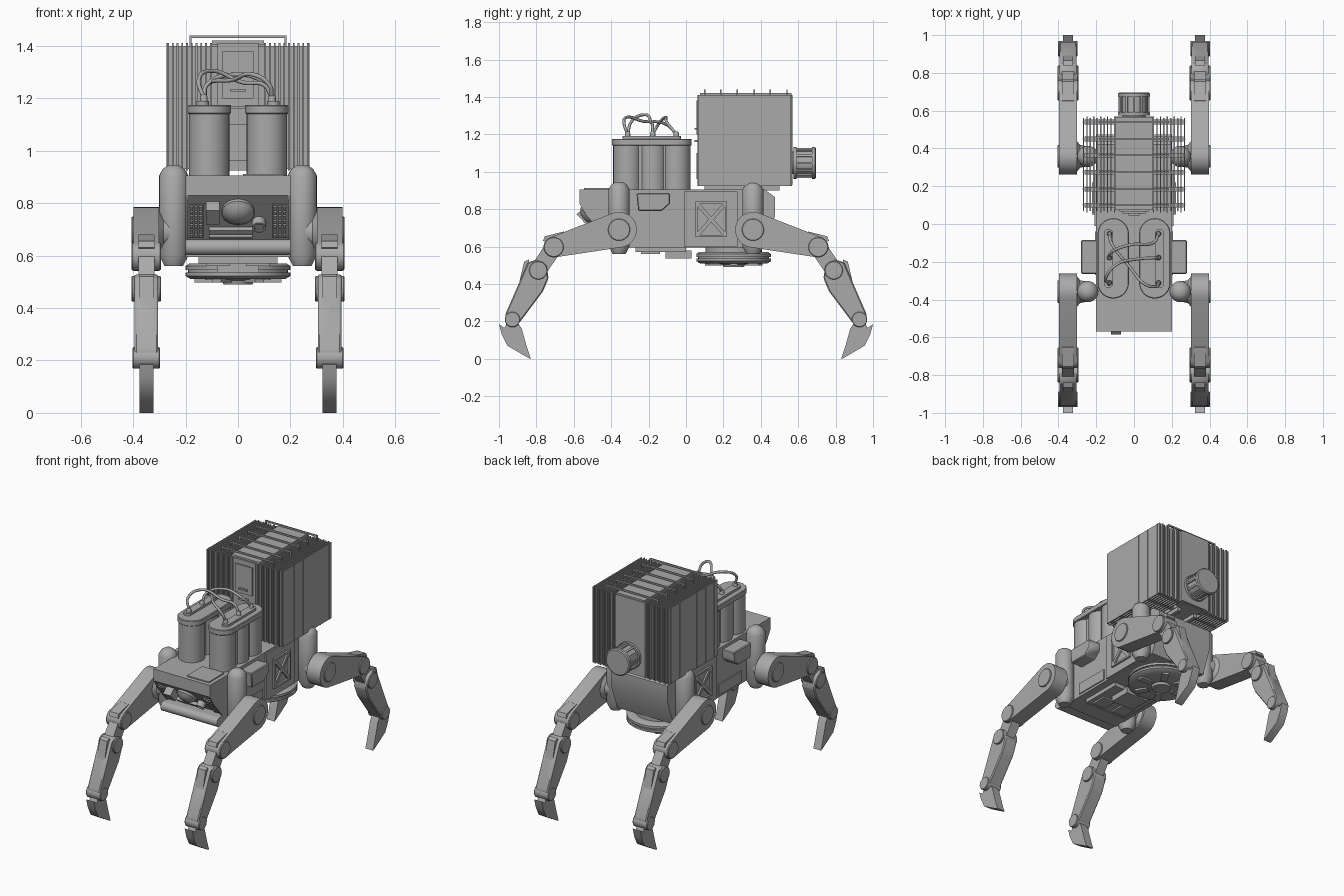
import bpy, bmesh, math
from mathutils import Matrix, Vector

if "Cube" in bpy.data.objects:
    bpy.data.objects.remove(bpy.data.objects["Cube"])

grey = bpy.data.materials.new("plain grey")
grey.use_nodes = True
grey.diffuse_color = (0.4, 0.4, 0.4, 1)
grey.node_tree.nodes["Principled BSDF"].inputs["Base Color"].default_value = (0.4, 0.4, 0.4, 1)
I = Matrix.Identity(4)


def finish(name, bm, mirror="", matrix=I):
    bmesh.ops.recalc_face_normals(bm, faces=bm.faces)
    bm.transform(matrix)
    me = bpy.data.meshes.new(name)
    bm.to_mesh(me)
    bm.free()
    ob = bpy.data.objects.new(name, me)
    bpy.context.collection.objects.link(ob)
    me.materials.append(grey)
    if mirror:
        mod = ob.modifiers.new("mirror", "MIRROR")
        mod.use_axis = ("x" in mirror, "y" in mirror, False)
        mod.use_mirror_merge = False
    return ob


def prism(name, pts, axis, a, b, mirror="", bevel=0.0):
    """Outline in the plane across the axis, extruded from a to b."""
    bm = bmesh.new()
    place = {"x": lambda p: (a, p[0], p[1]), "y": lambda p: (p[0], a, p[1]), "z": lambda p: (p[0], p[1], a)}
    face = bm.faces.new([bm.verts.new(place[axis](p)) for p in pts])
    ext = bmesh.ops.extrude_face_region(bm, geom=[face])
    step = Vector([b - a if c == axis else 0 for c in "xyz"])
    bmesh.ops.translate(bm, vec=step, verts=[v for v in ext["geom"] if isinstance(v, bmesh.types.BMVert)])
    if bevel:
        bmesh.ops.bevel(bm, geom=bm.edges[:], offset=bevel, segments=1, affect="EDGES")
    return finish(name, bm, mirror)


def boxes(name, specs, mirror="", matrix=I):
    """Boxes given as (x0, x1, y0, y1, z0, z1) joined in one object."""
    bm = bmesh.new()
    for x0, x1, y0, y1, z0, z1 in specs:
        m = Matrix.Translation(((x0 + x1) / 2, (y0 + y1) / 2, (z0 + z1) / 2))
        bmesh.ops.create_cube(bm, size=1, matrix=m @ Matrix.Diagonal((x1 - x0, y1 - y0, z1 - z0, 1)))
    return finish(name, bm, mirror, matrix)


def lathe(name, stations, origin=(0, 0, 0), axis="z", n=32, mirror="", matrix=I):
    """Closed turned shape from (distance along axis, radius) stations."""
    bm = bmesh.new()
    rings = [[bm.verts.new((r * math.cos(math.tau * i / n), r * math.sin(math.tau * i / n), h))
              for i in range(n)] for h, r in stations]
    for lo, hi in zip(rings, rings[1:]):
        for i in range(n):
            bm.faces.new((lo[i], lo[(i + 1) % n], hi[(i + 1) % n], hi[i]))
    bm.faces.new(rings[0])
    bm.faces.new(rings[-1])
    turn = {"z": I, "x": Matrix.Rotation(math.pi / 2, 4, "Y"), "y": Matrix.Rotation(-math.pi / 2, 4, "X")}[axis]
    return finish(name, bm, mirror, matrix @ Matrix.Translation(origin) @ turn)


def capsule(c1, r1, c2, r2, n=14):
    """Outline around two circles."""
    c1, c2 = Vector(c1), Vector(c2)
    d = c2 - c1
    base, a = math.atan2(d.y, d.x), math.acos((r1 - r2) / d.length)
    arc = lambda c, r, s, e: [(c.x + r * math.cos(s + (e - s) * i / n), c.y + r * math.sin(s + (e - s) * i / n))
                              for i in range(n + 1)]
    return arc(c1, r1, base + a, base + math.tau - a) + arc(c2, r2, base - a, base + a)


# Hull: sloped instrument bay in front, chamfered tail behind
prism("hull", [(-.57, .905), (-.57, .83), (-.41, .66), (-.41, .595), (.41, .595), (.475, .76),
               (.475, .865), (.42, .905)], "x", -.2, .2)
prism("bay_cheek", [(-.57, .83), (-.535, .77), (-.44, .66), (-.41, .66)], "x", .19, .2, "x")
prism("front_bumper", capsule((-.47, .632), .03, (-.4, .632), .03), "x", -.2, .2)
boxes("hood_hatch", [(.02, .175, -.545, -.39, .9, .912)])
boxes("belly_plates", [(-.15, .15, -.27, 0, .57, .6), (-.08, .08, -.11, .03, .535, .58),
                       (-.12, -.03, -.24, -.14, .56, .58), (.03, .12, -.24, -.14, .56, .58)])
prism("side_pod", [(-.265, .885), (-.085, .885), (-.085, .83), (-.13, .79), (-.255, .79)], "x", .19, .28, "x", .005)
boxes("side_plates", [(.19, .21, -.01, .275, .6, .895), (.19, .207, -.27, -.04, .61, .68)], "x")

# Framed cross brace on each flank
boxes("brace_frame", [(.2, .222, .05, .22, .65, .662), (.2, .222, .05, .22, .828, .84),
                      (.2, .222, .05, .062, .65, .84), (.2, .222, .208, .22, .65, .84)], "x")
for k in (-1, 1):
    turn = Matrix.Translation((.21, .135, .745)) @ Matrix.Rotation(k * .84, 4, "X")
    boxes("cross_brace", [(-.01, .01, -.11, .11, -.01, .01)], "x", turn)

# Instruments on the sloped bay
slope = Matrix(((1, 0, 0, 0), (0, -.686, -.728, -.49), (0, .728, -.686, .745), (0, 0, 0, 1)))
lathe("main_lens", [(-.01, .062), (.012, .062), (.02, .052), (.034, .036), (.04, .012)], (0, .035, 0), n=32, matrix=slope)
lathe("small_lens", [(-.01, .026), (.035, .026), (.035, .018), (.028, .018)], (.08, -.02, 0), n=24, matrix=slope)
boxes("sensor_box", [(-.122, -.07, .01, .085, -.01, .05)], matrix=slope)
boxes("slot_bar", [(-.11, .055, -.072, -.05, -.01, .02), (-.11, .055, -.1, -.09, -.01, .012)], matrix=slope)
grille = [(s * .16 - .03, s * .16 + .03, -.1, .075, -.01, .006) for s in (-1, 1)]
for s in (-1, 1):
    for i in range(3):
        for j in range(7):
            u, v = s * .16 - .018 + i * .018, -.085 + j * .024
            grille.append((u - .006, u + .006, v - .008, v + .008, 0, .014))
boxes("grilles", grille, matrix=slope)

# Corner columns and hip mounts
lathe("corner_column", [(.56, .035), (.6, .056), (.905, .056), (.93, .042), (.945, .02)], (.245, -.358, 0), n=24, mirror="xy")
lathe("hip_mount", [(.23, .05), (.285, .06), (.305, .085)], (0, -.358, .69), "x", 24, "xy")

# One leg, mirrored to all four corners
hip, knee, elbow, ankle = (-.358, .69), (-.707, .597), (-.79, .473), (-.928, .21)
prism("upper_leg", capsule(hip, .095, knee, .055), "x", .302, .398, "xy")
prism("knee_cover", [(-.62, .665), (-.655, .68), (-.755, .655), (-.765, .63), (-.7, .61)], "x", .318, .38, "xy")
prism("knee_link", capsule(knee, .045, elbow, .045), "x", .318, .38, "xy")
prism("shin", [(-.845, .515), (-.8, .53), (-.745, .5), (-.735, .43), (-.765, .36), (-.885, .2),
               (-.92, .17), (-.96, .19), (-.965, .24)], "x", .305, .394, "xy", .006)
prism("shin_guard", [(-.865, .52), (-.84, .53), (-.83, .46), (-.88, .34), (-.905, .35)], "x", .322, .376, "xy")
prism("foot", [(-1, .185), (-.985, .13), (-.955, .07), (-.845, .005), (-.83, 0), (-.85, .06), (-.878, .16),
               (-.91, .21), (-.95, .21), (-.97, .165)], "x", .322, .376, "xy")
for name, (y, z), r, w in (("hip_disc", hip, .056, .406), ("knee_disc", knee, .05, .406),
                           ("elbow_disc", elbow, .046, .406), ("ankle_disc", ankle, .038, .402)):
    lathe(name, [(.7 - w, r), (.704 - w, r + .003), (w - .004, r + .003), (w, r)], (0, y, z), "x", 24, "xy")

# Turntable under the hull
lathe("turntable", [(.6, .15), (.57, .15), (.57, .185), (.56, .2), (.545, .2), (.545, .19), (.535, .19), (.535, .2),
                    (.522, .2), (.51, .18), (.51, .13), (.505, .06), (.49, .055)], (0, .255, 0), n=48)
for i in range(6):
    spin = Matrix.Translation((0, .255, 0)) @ Matrix.Rotation(math.tau * i / 6, 4, "Z")
    boxes("turntable_pad", [(.08, .165, -.02, .02, .498, .515)], matrix=spin)

# Canister banks with caps and connector strips
for y in (-.312, -.178, -.052):
    lathe("canister", [(.9, .077), (1.15, .077)], (.11, y, 0), mirror="x")
    lathe("cable_plug", [(1.17, .014), (1.205, .014), (1.215, .009)], (.13, y, 0), n=12, mirror="x")
prism("canister_cap", capsule((.11, -.312), .083, (.11, -.052), .083), "z", 1.14, 1.175, "x", .004)
prism("connector_strip", capsule((.135, -.315), .024, (.135, -.05), .024), "z", 1.17, 1.19, "x")
prism("canister_spine", [(.06, -.31), (.16, -.31), (.16, -.05), (.06, -.05)], "z", .9, 1.15, "x")


def cable(name, pts):
    cu = bpy.data.curves.new(name, "CURVE")
    cu.dimensions = "3D"
    cu.bevel_depth, cu.bevel_resolution = .008, 2
    sp = cu.splines.new("BEZIER")
    sp.bezier_points.add(len(pts) - 1)
    for bp, p in zip(sp.bezier_points, pts):
        bp.co = p
        bp.handle_left_type = bp.handle_right_type = "AUTO"
    cu.materials.append(grey)
    bpy.context.collection.objects.link(bpy.data.objects.new(name, cu))


cable("cable_back", [(-.13, -.178, 1.2), (-.12, -.15, 1.25), (-.02, -.11, 1.29), (.1, -.1, 1.26), (.13, -.052, 1.2)])
cable("cable_cross", [(-.13, -.052, 1.2), (-.12, -.1, 1.25), (-.02, -.23, 1.27), (.06, -.32, 1.29), (.12, -.33, 1.25), (.13, -.312, 1.2)])
cable("cable_front", [(-.13, -.312, 1.2), (-.15, -.29, 1.27), (-.1, -.22, 1.305), (.02, -.185, 1.26), (.1, -.18, 1.25), (.13, -.178, 1.2)])

# Radiator: core, side fins, cross plates and top rails
boxes("radiator_core", [(-.078, .078, .065, .56, .925, 1.41), (-.1, .1, .075, .565, 1.405, 1.42),
                        (-.1, .1, .5, .57, .93, 1.41)])
boxes("core_front_panels", [(-.06, .06, .055, .07, 1.2, 1.38), (-.06, .06, .055, .07, .96, 1.1),
                            (-.03, .03, .045, .07, 1.225, 1.235), (-.03, .03, .045, .07, 1.16, 1.17)])
boxes("radiator_feet", [(.05, .075, .1, .5, .9, .93)], "x")
boxes("radiator_fins", [(.1 + i * .0182, .107 + i * .0182, .062 + .006 * (i % 2), .568 - .006 * (i % 2), .925, 1.41)
                        for i in range(10)], "x")
rows = [.1, .185, .275, .365, .45, .54]
boxes("cross_plates", [(.07, .262, y - .012, y + .012, .93, 1.4) for y in rows], "x")
boxes("top_rails", [(-.185, .185, y - .004, y + .004, 1.43, 1.44) for y in rows]
      + [(s * .181 - .004, s * .181 + .004, y - .004, y + .004, 1.4, 1.44) for y in rows for s in (-1, 1)])
boxes("side_straps", [(.264, .273, y - .003, y + .003, .925, 1.41) for y in rows], "x")

# Rear drum with flanges and ribs
lathe("rear_drum", [(.55, .06), (.575, .06), (.575, .085), (.59, .085), (.59, .073), (.675, .073), (.675, .085),
                    (.69, .085), (.695, .078)], (0, 0, 1.047), "y", 32)
for i in range(12):
    spin = Matrix.Translation((0, 0, 1.047)) @ Matrix.Rotation(math.tau * i / 12, 4, "Y")
    boxes("drum_rib", [(.07, .081, .585, .68, -.006, .006)], matrix=spin)

# Smooth the round parts, keep hard edges sharp
bpy.ops.object.select_all(action="DESELECT")
for ob in bpy.context.scene.objects:
    if ob.type == "MESH":
        ob.select_set(True)
        bpy.context.view_layer.objects.active = ob
bpy.ops.object.shade_smooth_by_angle(angle=math.radians(35))
